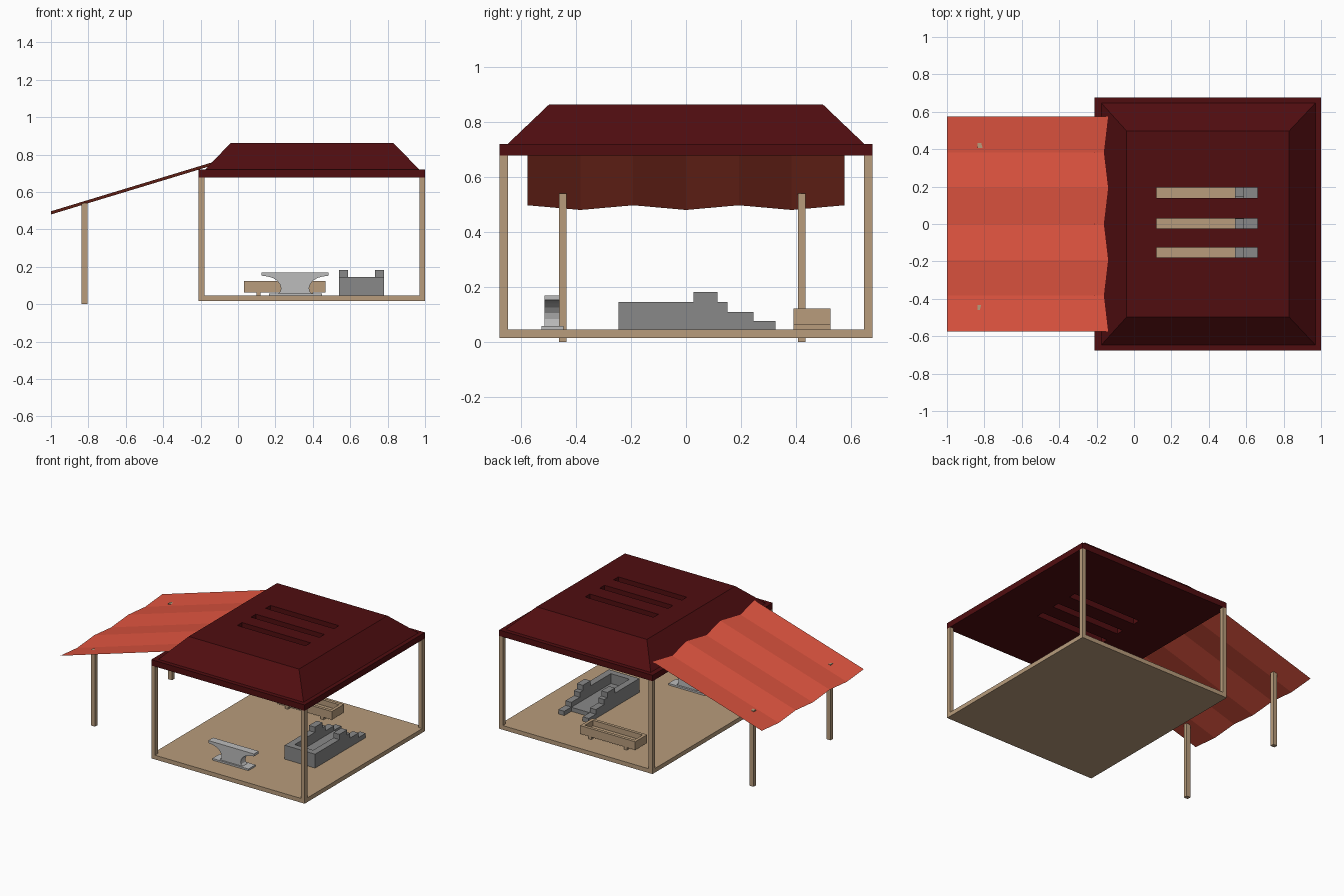
import bpy, bmesh
from mathutils import Vector

if "Cube" in bpy.data.objects:
    bpy.data.objects.remove(bpy.data.objects["Cube"])


def material(name, r, g, b):
    lin = [((c / 255 + 0.055) / 1.055) ** 2.4 if c > 10 else c / 255 / 12.92 for c in (r, g, b)]
    m = bpy.data.materials.new(name)
    m.diffuse_color = (*lin, 1)
    m.use_nodes = True
    m.node_tree.nodes["Principled BSDF"].inputs["Base Color"].default_value = m.diffuse_color
    return m


WOOD = material("tan wood", 184, 156, 124)
ROOF = material("dark red roof", 80, 13, 16)
CLOTH = material("orange red cloth", 222, 84, 63)
STONE = material("grey stone", 136, 136, 136)
STEEL = material("light steel", 188, 188, 188)


def finish(name, bm, mat, solid=True):
    if solid:
        bmesh.ops.recalc_face_normals(bm, faces=bm.faces)
    me = bpy.data.meshes.new(name)
    bm.to_mesh(me)
    bm.free()
    me.materials.append(mat)
    ob = bpy.data.objects.new(name, me)
    bpy.context.collection.objects.link(ob)
    return ob


def add_box(bm, x0, x1, y0, y1, z0, z1):
    res = bmesh.ops.create_cube(bm, size=1)
    for v in res["verts"]:
        v.co = Vector(((x0, x1)[v.co.x > 0], (y0, y1)[v.co.y > 0], (z0, z1)[v.co.z > 0]))
    return res["verts"]


def boxes(name, mat, *specs):
    bm = bmesh.new()
    for s in specs:
        add_box(bm, *s)
    return finish(name, bm, mat)


def add_prism(bm, pts, axis, a, b):
    """Extrude a 2D profile along x (points are y,z) or y (points are x,z)."""
    def place(p, t):
        return (t, p[0], p[1]) if axis == "x" else (p[0], t, p[1])
    lo = [bm.verts.new(place(p, a)) for p in pts]
    hi = [bm.verts.new(place(p, b)) for p in pts]
    n = len(pts)
    bm.faces.new(lo)
    bm.faces.new(hi[::-1])
    for i in range(n):
        bm.faces.new((lo[i], hi[i], hi[(i + 1) % n], lo[(i + 1) % n]))


# Main shelter: floor and corner posts
X0, X1, Y = -0.21, 1.0, 0.677
boxes("floor", WOOD, (X0, X1, -Y, Y, 0.016, 0.046))
for side, x in (("left", X0), ("right", X1 - 0.03)):
    for end, y in (("front", -Y), ("back", Y - 0.03)):
        boxes(f"{end}_{side}_post", WOOD, (x, x + 0.03, y, y + 0.03, 0.046, 0.678))

# Roof: one solid made of a fascia block and a truncated hip, with three smoke slots
bm = bmesh.new()
rings = [(X0, X1, Y, 0.678), (X0, X1, Y, 0.72),
         (X0 + 0.035, X1 - 0.03, Y - 0.03, 0.72), (-0.04, 0.83, 0.498, 0.862)]
loops = [[bm.verts.new(c) for c in ((a, -y, z), (b, -y, z), (b, y, z), (a, y, z))]
         for a, b, y, z in rings]
for lo, hi in zip(loops, loops[1:]):
    for i in range(4):
        j = (i + 1) % 4
        bm.faces.new((lo[i], lo[j], hi[j], hi[i]))
bm.faces.new(loops[0][::-1])
bm.faces.new(loops[-1])
roof = finish("roof", bm, ROOF)
slots = boxes("slot_cutter", ROOF, *[(0.12, 0.66, y - 0.027, y + 0.027, 0.5, 1.0)
                                     for y in (-0.153, 0.003, 0.167)])
slots.hide_render = True
mod = roof.modifiers.new("slots", "BOOLEAN")
mod.operation, mod.solver, mod.object = "DIFFERENCE", "EXACT", slots
bpy.context.view_layer.objects.active = roof
bpy.ops.object.modifier_apply(modifier=mod.name)
bpy.data.objects.remove(slots)

# Pleated cloth canopy sloping down to the left
bm = bmesh.new()
rows = []
for i in range(7):
    y = -0.575 + i * 1.15 / 6
    dz = -0.017 if i % 2 else 0.0
    rows.append([bm.verts.new((-1.0, y, 0.497 + dz)), bm.verts.new((-0.14, y, 0.758 + dz))])
for a, b in zip(rows, rows[1:]):
    bm.faces.new((a[0], a[1], b[1], b[0]))
finish("canopy", bm, CLOTH, solid=False)
for end, y in (("front", -0.447), ("back", 0.42)):
    boxes(f"{end}_canopy_post", WOOD, (-0.837, -0.805, y - 0.014, y + 0.014, 0, 0.54))

# Anvil: curved waist with a wide top, on a foot plate
bm = bmesh.new()
half = [(0.09, 0.058), (0.078, 0.07), (0.075, 0.085), (0.08, 0.105), (0.095, 0.125),
        (0.118, 0.14), (0.145, 0.148), (0.18, 0.153), (0.18, 0.17)]
cx = 0.305
prof = [(cx + x, z) for x, z in half] + [(cx - x, z) for x, z in reversed(half)]
add_prism(bm, prof, "y", -0.513, -0.459)
add_box(bm, 0.165, 0.45, -0.525, -0.445, 0.046, 0.058)
finish("anvil", bm, STEEL)

# Forge: stepped side walls, end wall and hearth bed
bm = bmesh.new()
steps = [(-0.245, 0.046), (-0.245, 0.145), (0.028, 0.145), (0.028, 0.182), (0.115, 0.182),
         (0.115, 0.145), (0.15, 0.145), (0.15, 0.11), (0.245, 0.11), (0.245, 0.077),
         (0.325, 0.077), (0.325, 0.046)]
add_prism(bm, steps, "x", 0.54, 0.587)
add_prism(bm, steps, "x", 0.733, 0.78)
add_box(bm, 0.587, 0.733, -0.245, -0.2, 0.046, 0.145)
add_box(bm, 0.587, 0.733, -0.2, 0.245, 0.046, 0.075)
finish("forge", bm, STONE)

# Wooden trough on two cross bars
tx0, tx1, ty0, ty1, w = 0.033, 0.467, 0.39, 0.525, 0.022
boxes("trough", WOOD,
      (tx0, tx1, ty0, ty1, 0.064, 0.084),
      (tx0, tx1, ty0, ty0 + w, 0.084, 0.123), (tx0, tx1, ty1 - w, ty1, 0.084, 0.123),
      (tx0, tx0 + w, ty0 + w, ty1 - w, 0.084, 0.123),
      (tx1 - w, tx1, ty0 + w, ty1 - w, 0.084, 0.123))
for side, x in (("left", 0.11), ("right", 0.39)):
    boxes(f"{side}_trough_bar", WOOD, (x - 0.011, x + 0.011, ty0, ty1, 0.046, 0.064))
